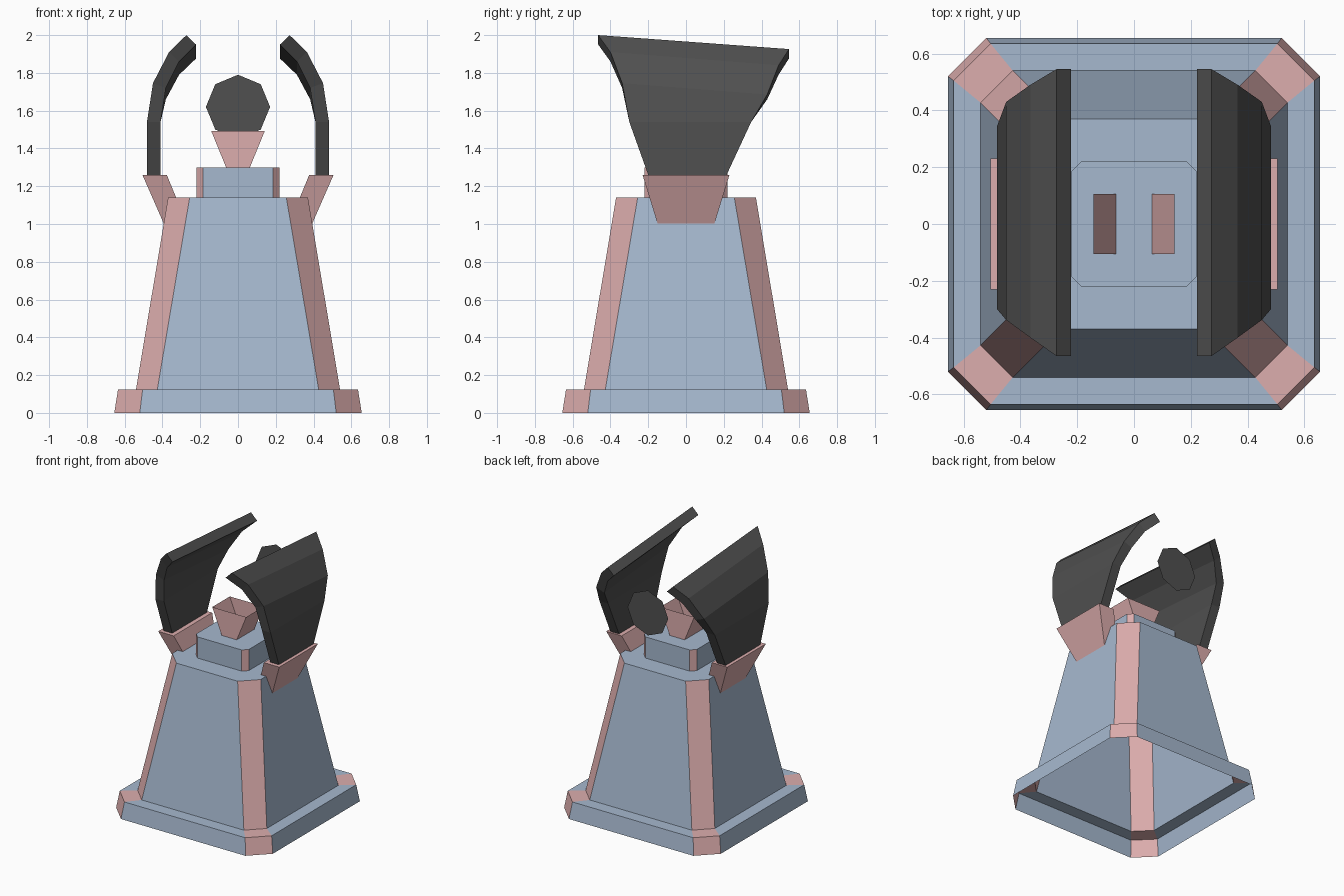
import bpy, bmesh
from math import sin, cos, pi

if "Cube" in bpy.data.objects:
    bpy.data.objects.remove(bpy.data.objects["Cube"])


def material(name, rgb):
    m = bpy.data.materials.new(name)
    m.diffuse_color = (*rgb, 1)
    m.use_nodes = True
    m.node_tree.nodes["Principled BSDF"].inputs["Base Color"].default_value = m.diffuse_color
    return m


BLUE = material("blue", (0.38, 0.48, 0.62))
PINK = material("pink", (0.72, 0.42, 0.42))
DARK = material("dark_grey", (0.08, 0.08, 0.08))


def loft(name, rings, mats, cap_start=False, cap_end=False, pick=lambda i: 0):
    """Skin a list of closed point rings; pick(i) gives the material of side i."""
    bm = bmesh.new()
    vs = [[bm.verts.new(p) for p in ring] for ring in rings]
    n = len(rings[0])
    for a, b in zip(vs, vs[1:]):
        for i in range(n):
            j = (i + 1) % n
            bm.faces.new((a[i], a[j], b[j], b[i])).material_index = pick(i)
    if cap_start:
        bm.faces.new(vs[0][::-1])
    if cap_end:
        bm.faces.new(vs[-1])
    bmesh.ops.recalc_face_normals(bm, faces=bm.faces)
    me = bpy.data.meshes.new(name)
    bm.to_mesh(me)
    bm.free()
    for m in mats:
        me.materials.append(m)
    ob = bpy.data.objects.new(name, me)
    bpy.context.collection.objects.link(ob)
    return ob


def octagon(h, c, z):
    """Chamfered square: half width h, flat side half length c."""
    return [(c, -h, z), (h, -c, z), (h, c, z), (c, h, z),
            (-c, h, z), (-h, c, z), (-h, -c, z), (-c, -h, z)]


def rect(x0, x1, y, z):
    return [(x0, -y, z), (x1, -y, z), (x1, y, z), (x0, y, z)]


def corner(i):
    return 1 if i % 2 == 0 else 0


# Flared base rim with ledge, open underneath
loft("base_rim", [octagon(0.655, 0.52, 0), octagon(0.635, 0.505, 0.125),
                  octagon(0.54, 0.427, 0.125)], (BLUE, PINK), pick=corner)

# Tapered tower with pink corner struts
loft("tower", [octagon(0.54, 0.427, 0.125), octagon(0.37, 0.256, 1.14)],
     (BLUE, PINK), cap_end=True, pick=corner)

# Low block on top
loft("top_block", [octagon(0.22, 0.185, 1.14), octagon(0.22, 0.185, 1.30)],
     (BLUE, PINK), cap_end=True, pick=corner)

# Open hopper in the centre
loft("centre_hopper", [rect(-0.063, 0.063, 0.105, 1.30),
                       rect(-0.142, 0.142, 0.105, 1.493)], (PINK,))

# Curved wing section rows: outer x, outer z, inner x, inner z, front y, back y, drop at back
ROWS = [(0.482, 1.26, 0.41, 1.26, -0.20, 0.215, 0),
        (0.482, 1.54, 0.41, 1.54, -0.30, 0.345, 0),
        (0.45, 1.746, 0.382, 1.72, -0.338, 0.43, 0.06),
        (0.365, 1.91, 0.312, 1.86, -0.40, 0.49, 0.07),
        (0.273, 2.00, 0.222, 1.95, -0.465, 0.545, 0.074)]

for side, s in (("right", 1), ("left", -1)):
    # Side sockets holding the wings
    loft(side + "_socket", [rect(s * 0.27, s * 0.392, 0.15, 1.0),
                            rect(s * 0.377, s * 0.506, 0.23, 1.26)],
         (PINK,), cap_start=True, cap_end=True)
    # Flared wings curling inwards
    loft(side + "_wing",
         [[(s * xo, f, zo), (s * xo, b, zo - d), (s * xi, b, zi - d), (s * xi, f, zi)]
          for xo, zo, xi, zi, f, b, d in ROWS],
         (DARK,), cap_start=True, cap_end=True)

# Thin floating disc at the back
loft("back_disc", [[(0.17 * sin(k * pi / 4), 0.455, 1.62 + 0.17 * cos(k * pi / 4))
                    for k in range(8)]], (DARK,), cap_end=True)
